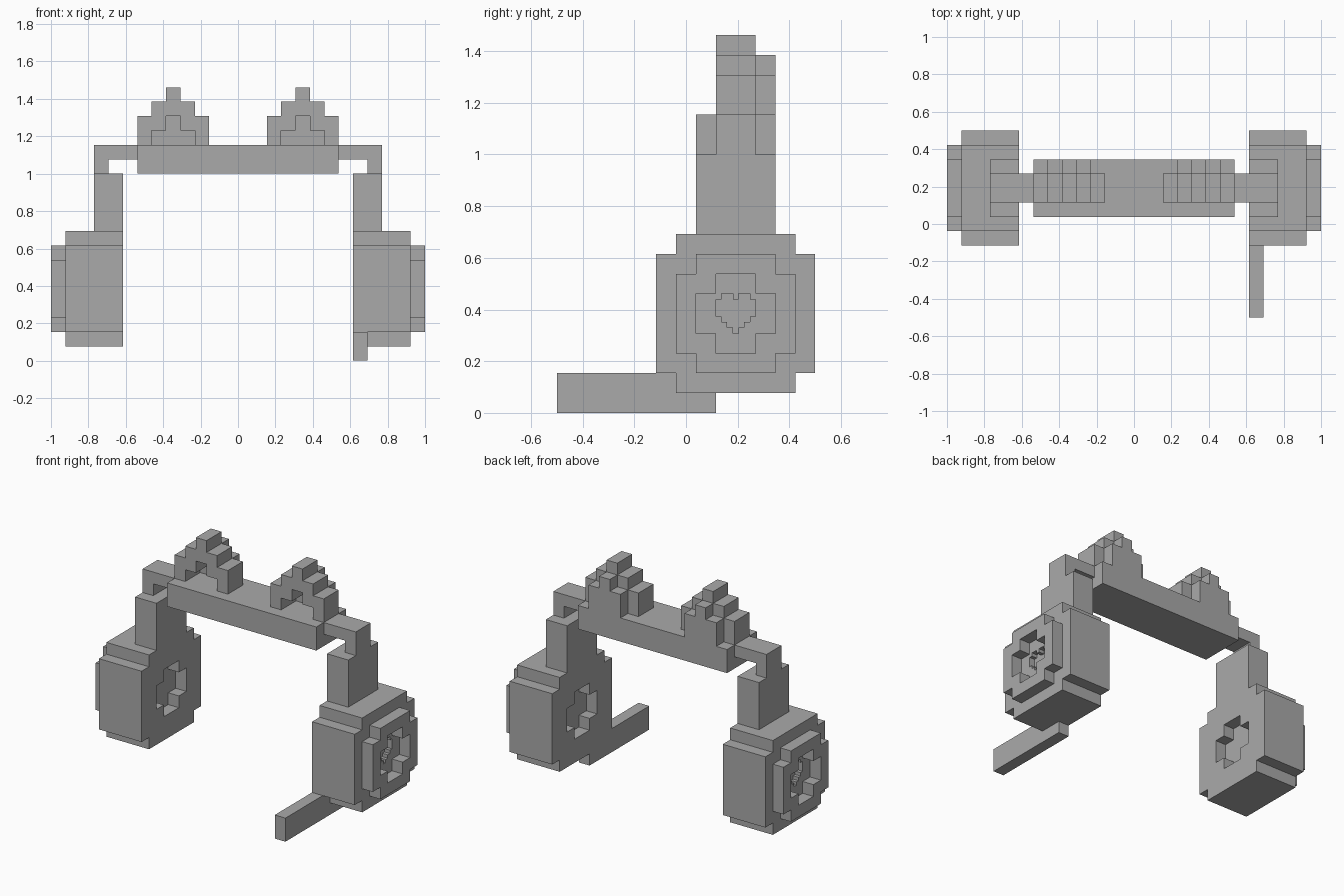
import bpy
import bmesh

cube = bpy.data.objects.get("Cube")
if cube:
    bpy.data.objects.remove(cube, do_unlink=True)

U = 1 / 13      # one block
MID = 2.5       # depth of the headset's centre line, in blocks

grey = bpy.data.materials.new("plain grey")
grey.use_nodes = True
grey.diffuse_color = (0.4, 0.4, 0.4, 1)
grey.node_tree.nodes["Principled BSDF"].inputs["Base Color"].default_value = (0.4, 0.4, 0.4, 1)


def stack(centre, rows):
    """Symmetric stepped outline from rows of (half width, bottom, top)."""
    right = [(h, z) for h, low, high in rows for z in (low, high)]
    left = [(-h, z) for h, z in reversed(right)]
    return [(centre + h, z) for h, z in right + left]


def prism(name, outline, axis, low, high, side=1):
    """Extrude an outline along x or y; side -1 mirrors it in x."""
    def place(a, b, depth):
        x, y = (depth, a) if axis == "x" else (a, depth)
        return (x * side * U, y * U, b * U)

    bm = bmesh.new()
    base = [bm.verts.new(place(a, b, low)) for a, b in outline]
    end = [bm.verts.new(place(a, b, high)) for a, b in outline]
    bm.faces.new(base)
    bm.faces.new(end)
    for i in range(len(base)):
        j = (i + 1) % len(base)
        bm.faces.new((base[i], base[j], end[j], end[i]))
    bmesh.ops.recalc_face_normals(bm, faces=bm.faces)
    mesh = bpy.data.meshes.new(name)
    bm.to_mesh(mesh)
    bm.free()
    mesh.materials.append(grey)
    obj = bpy.data.objects.new(name, mesh)
    bpy.context.collection.objects.link(obj)
    return obj


def box(name, x0, x1, y0, y1, z0, z1, side=1):
    outline = [(y0, z0), (y1, z0), (y1, z1), (y0, z1)]
    return prism(name, outline, "x", x0, x1, side)


def carve(target, cutter):
    cutter.hide_render = True
    cutter.hide_set(True)
    mod = target.modifiers.new("recess", "BOOLEAN")
    mod.operation = "DIFFERENCE"
    mod.solver = "EXACT"
    mod.object = cutter


# Round-cornered block outlines
cup_shape = stack(MID, [(3, 1, 2), (4, 2, 8), (3, 8, 9)])
plate_shape = stack(MID, [(2, 2, 3), (3, 3, 7), (2, 7, 8)])
hole_shape = stack(MID, [(1, 3, 4), (2, 4, 6), (1, 6, 7)])

# Small heart with a notch in its top edge
p = 2 / 7
heart = stack(MID, [(p * h, 4 + p * a, 4 + p * b) for h, a, b in
                    ((0.5, 0, 1), (1.5, 1, 2), (2.5, 2, 3), (3.5, 3, 6), (2.5, 6, 7))])
half = len(heart) // 2
heart[half:half] = [(MID + p / 2, 6), (MID + p / 2, 6 - p),
                    (MID - p / 2, 6 - p), (MID - p / 2, 6)]

# Ear outlines: front frame is an arch, back is a smaller solid
ear_outer = stack(4.5, [(2.5, 15, 17), (1.5, 17, 18), (0.5, 18, 19)])
ear_inner = stack(4.5, [(1.5, 15, 16), (0.5, 16, 17)])
ear_back = stack(4.5, [(1.5, 15, 17), (0.5, 17, 18)])

# Headband
box("headband", -7, 7, 0.5, 4.5, 13, 15)

for side, label in ((1, "left"), (-1, "right")):
    # Ear cup with a recess inside and a heart pressed into the outer face
    cup = prism(label + "_ear_cup", cup_shape, "x", 8, 12, side)
    carve(cup, prism(label + "_inner_cutter", hole_shape, "x", 7, 9, side))
    carve(cup, prism(label + "_heart_cutter", heart, "x", 11.5, 12.5, side))
    plate = prism(label + "_outer_ring", plate_shape, "x", 12, 13, side)
    carve(plate, prism(label + "_ring_cutter", hole_shape, "x", 11.5, 13.5, side))

    # Arm and bent bracket up to the headband
    box(label + "_arm", 8, 10, 0.5, 4.5, 9, 13, side)
    bracket = [(7, 14), (9, 14), (9, 13), (10, 13), (10, 15), (7, 15)]
    prism(label + "_bracket", bracket, "y", 1.5, 3.5, side)

    # Animal ear on the headband
    prism(label + "_ear_frame", ear_outer + ear_inner[::-1], "y", 1.5, 3.5, side)
    prism(label + "_ear_back", ear_back, "y", 3.5, 4.5, side)

# Microphone arm under the left cup, shaped to fit its stepped corner
mic = [(-6.5, 0), (1.5, 0), (1.5, 1), (-0.5, 1), (-0.5, 2), (-6.5, 2)]
prism("microphone", mic, "x", 8, 9)
